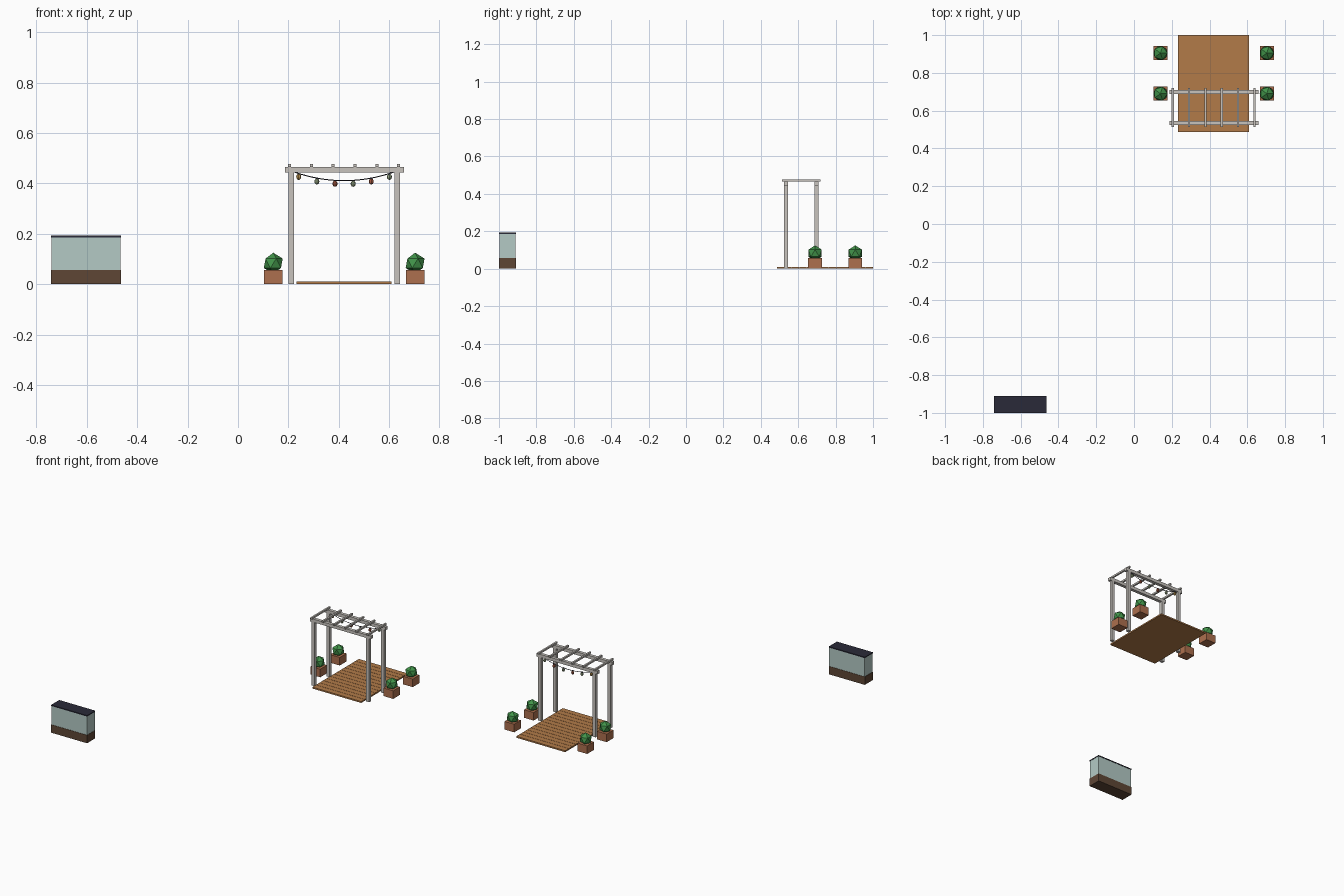
import bpy, bmesh, math
from mathutils import Matrix, Vector

if "Cube" in bpy.data.objects:
    bpy.data.objects.remove(bpy.data.objects["Cube"])


def material(name, r, g, b):
    lin = [((c / 255 + 0.055) / 1.055) ** 2.4 if c > 10 else c / 3294 for c in (r, g, b)]
    m = bpy.data.materials.new(name)
    m.diffuse_color = (*lin, 1)
    m.use_nodes = True
    m.node_tree.nodes["Principled BSDF"].inputs["Base Color"].default_value = m.diffuse_color
    return m


PALE = material("weathered grey wood", 200, 196, 190)
DECK = material("warm decking", 178, 123, 73)
CLAY = material("terracotta", 174, 112, 78)
LEAF = material("leaf green", 66, 148, 74)
GLASS = material("pale glass", 180, 202, 197)
DARK = material("dark navy", 42, 42, 56)
BROWN = material("dark brown wood", 94, 70, 53)
AMBER = material("amber bulb", 190, 150, 80)
SAGE = material("sage bulb", 150, 165, 130)
RED = material("red bulb", 170, 90, 65)


def finish(name, bm, mat):
    me = bpy.data.meshes.new(name)
    bm.to_mesh(me)
    bm.free()
    me.materials.append(mat)
    ob = bpy.data.objects.new(name, me)
    bpy.context.collection.objects.link(ob)
    return ob


def box(name, x0, x1, y0, y1, z0, z1, mat):
    bm = bmesh.new()
    mid = Vector(((x0 + x1) / 2, (y0 + y1) / 2, (z0 + z1) / 2))
    size = Matrix.Diagonal((x1 - x0, y1 - y0, z1 - z0, 1))
    bmesh.ops.create_cube(bm, size=1, matrix=Matrix.Translation(mid) @ size)
    return finish(name, bm, mat)


# Glass-sided counter
box("counter_base", -0.742, -0.464, -1.0, -0.91, 0, 0.056, BROWN)
box("counter_glass", -0.740, -0.466, -0.998, -0.912, 0.056, 0.186, GLASS)
box("counter_lid", -0.742, -0.464, -1.0, -0.91, 0.186, 0.193, DARK)

# Deck: thin slab with separate boards on top
X0, X1, Y0, Y1 = 0.232, 0.609, 0.487, 1.0
box("deck_slab", X0, X1, Y0, Y1, 0, 0.006, DECK)
N = 13
step = (Y1 - Y0) / N
for i in range(N):
    y = Y0 + i * step
    box(f"deck_board_{i + 1}", X0, X1, y + (0.001 if i else 0),
        y + step - (0.001 if i < N - 1 else 0), 0.006, 0.01, DECK)

# Pergola posts and beams
FRONT, BACK = 0.535, 0.698
for side, y in (("front", FRONT), ("back", BACK)):
    for hand, x in (("left", 0.212), ("right", 0.633)):
        box(f"{side}_{hand}_post", x - 0.011, x + 0.011, y - 0.011, y + 0.011, 0, 0.444, PALE)
    box(f"{side}_beam", 0.187, 0.658, y - 0.011, y + 0.011, 0.443, 0.465, PALE)

# Rafters
for i in range(6):
    x = 0.205 + i * 0.0865
    box(f"rafter_{i + 1}", x - 0.006, x + 0.006, 0.513, 0.719, 0.465, 0.477, PALE)


# Sagging light string under the back beam
def sag(x):
    t = (x - 0.421) / 0.197
    return 0.411 + 0.034 * t * t


cu = bpy.data.curves.new("light_wire", "CURVE")
cu.dimensions = "3D"
cu.bevel_depth = 0.002
cu.bevel_resolution = 0
sp = cu.splines.new("POLY")
sp.points.add(16)
for i, p in enumerate(sp.points):
    x = 0.224 + i * 0.394 / 16
    p.co = (x, BACK, sag(x), 1)
cu.materials.append(DARK)
bpy.context.collection.objects.link(bpy.data.objects.new("light_wire", cu))

# Bulbs with small sockets
for i, mat in enumerate((AMBER, SAGE, RED, SAGE, RED, SAGE)):
    x = 0.241 + i * 0.072
    z = sag(x)
    box(f"bulb_socket_{i + 1}", x - 0.004, x + 0.004, BACK - 0.004, BACK + 0.004,
        z - 0.006, z + 0.002, DARK)
    bm = bmesh.new()
    bmesh.ops.create_uvsphere(bm, u_segments=8, v_segments=6, radius=0.01,
                              matrix=Matrix.Translation((x, BACK, z - 0.0135))
                              @ Matrix.Diagonal((1, 1, 1.2, 1)))
    finish(f"bulb_{i + 1}", bm, mat)

# Planters with faceted shrubs
for hand, x in (("left", 0.140), ("right", 0.703)):
    for side, y in (("front", 0.690), ("back", 0.905)):
        box(f"{side}_{hand}_planter", x - 0.037, x + 0.037, y - 0.037, y + 0.037, 0, 0.056, CLAY)
        bm = bmesh.new()
        bmesh.ops.create_icosphere(bm, subdivisions=1, radius=0.042,
                                   matrix=Matrix.Translation((x, y, 0.083)))
        finish(f"{side}_{hand}_shrub", bm, LEAF)
